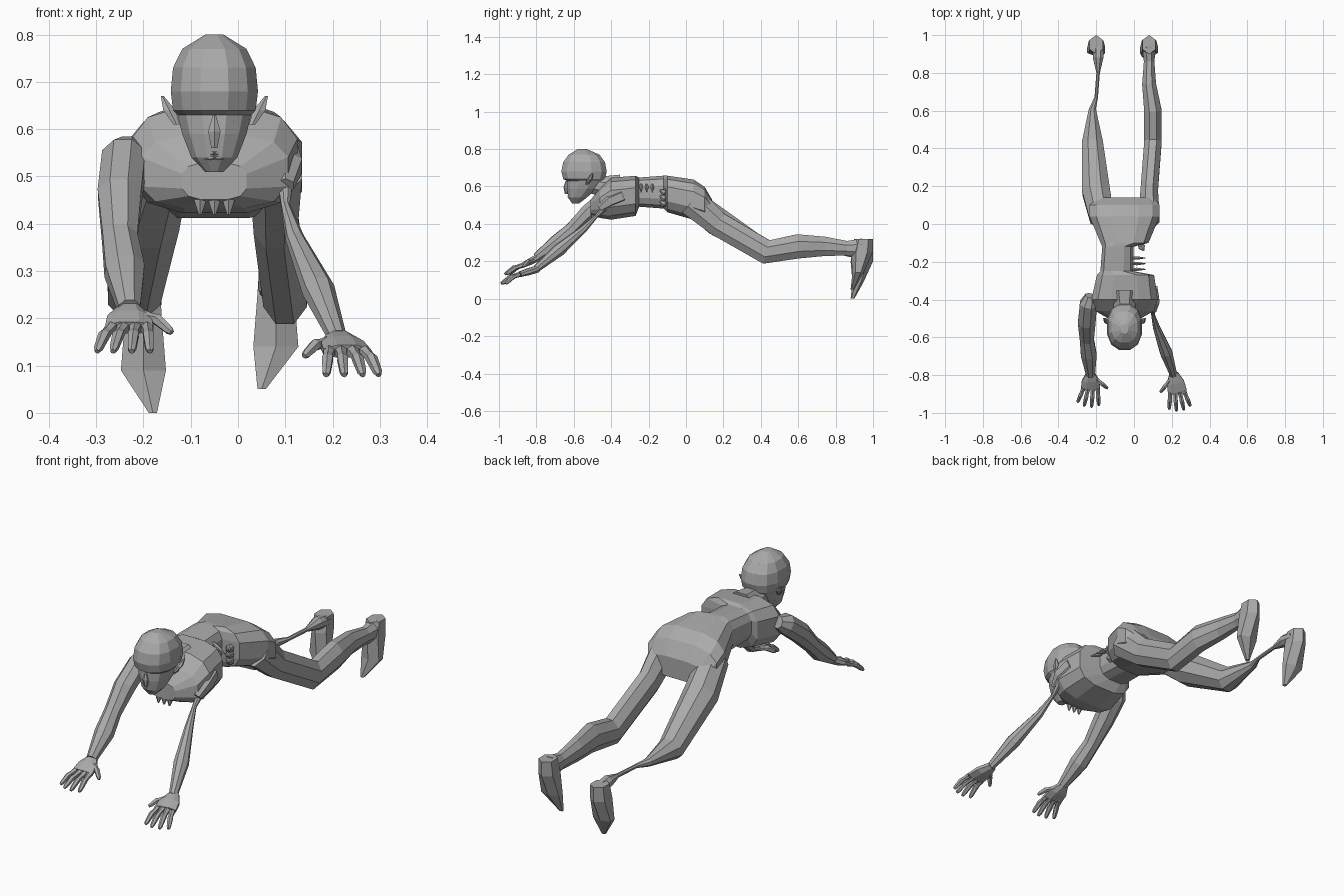
import bpy
import bmesh
import math
from mathutils import Vector

default_cube = bpy.data.objects.get("Cube")
if default_cube:
    bpy.data.objects.remove(default_cube, do_unlink=True)

# One dull grey for the whole body
grey = (.4, .4, .4, 1)
skin = bpy.data.materials.new("dull_grey_skin")
skin.use_nodes = True
skin.diffuse_color = grey
skin.node_tree.nodes["Principled BSDF"].inputs["Base Color"].default_value = grey

across_axis, depth_axis, up_axis = Vector((1, 0, 0)), Vector((0, 1, 0)), Vector((0, 0, 1))
upright = (across_axis, depth_axis)
lengthwise = (across_axis, up_axis)


def finish(name, bm):
    """Turn a bmesh into a flat shaded object."""
    bmesh.ops.recalc_face_normals(bm, faces=bm.faces)
    mesh = bpy.data.meshes.new(name)
    bm.to_mesh(mesh)
    bm.free()
    mesh.materials.append(skin)
    obj = bpy.data.objects.new(name, mesh)
    bpy.context.collection.objects.link(obj)
    return obj


def loft(name, rings, sides=8, axes=None, power=1):
    """Skin a tube through rings of (centre, half width, half height)."""
    bm = bmesh.new()
    centres = [Vector(centre) for centre, wide, high in rings]
    last = len(rings) - 1
    loops = []
    for index, (centre, wide, high) in enumerate(rings):
        if axes:
            across, up = axes
        else:
            ahead = centres[min(index + 1, last)] - centres[max(index - 1, 0)]
            across = ahead.cross(up_axis).normalized()
            up = across.cross(ahead).normalized()
        loop = []
        for corner in range(sides):
            angle = math.tau * (corner + .5) / sides
            cosine, sine = math.cos(angle), math.sin(angle)
            cosine = math.copysign(abs(cosine) ** power, cosine)
            sine = math.copysign(abs(sine) ** power, sine)
            point = centres[index] + across * wide * cosine + up * high * sine
            loop.append(bm.verts.new(point))
        loops.append(loop)
    for lower, upper in zip(loops, loops[1:]):
        for corner in range(sides):
            after = (corner + 1) % sides
            bm.faces.new((lower[corner], lower[after], upper[after], upper[corner]))
    bm.faces.new(loops[0])
    bm.faces.new(loops[-1])
    return finish(name, bm)


def limb(name, points, tall=1, sides=8):
    """A limb through points of (x, y, z, radius)."""
    return loft(name, [((x, y, z), radius, radius * tall)
                       for x, y, z, radius in points], sides)


def spindle(name, start, end, radius, axes=None):
    """A small part that is thick in the middle and thin at its ends."""
    start, end = Vector(start), Vector(end)
    rings = [(start, radius / 2, radius / 2),
             (start.lerp(end, .5), radius, radius),
             (end, radius / 4, radius / 4)]
    return loft(name, rings, 6, axes)


# Torso from chest to seat, bitten away on the left of the waist
torso_sections = [
    (-.51, -.12, .02, .45, .53),
    (-.46, -.21, .11, .43, .59),
    (-.4, -.23, .13, .42, .65),
    (-.27, -.2, .11, .44, .66),
    (-.25, -.18, 0, .49, .65),
    (-.12, -.17, 0, .48, .66),
    (-.1, -.18, .08, .46, .66),
    (.04, -.24, .14, .42, .64),
    (.1, -.24, .14, .41, .6),
    (.14, -.2, .11, .43, .53),
]
loft("torso", [(((right + left) / 2, y, (bottom + top) / 2),
                (left - right) / 2, (top - bottom) / 2)
               for y, right, left, bottom, top in torso_sections],
     sides=12, axes=lengthwise, power=.7)

# Broken ribs, torn flesh and shreds under the chest
for row in range(3):
    shift = row * .03
    spindle("rib", (-.03, shift - .24, .62), (.06, shift - .24, .57), .01)
    spindle("torn_flesh", (.03, -.1, .5 + shift), (.05, -.14, .52 + shift), .02)
    x = row * .03 - .08
    spindle("chest_shred", (x, -.49, .48), (x, -.5, .42), .015, upright)

# Neck and head
limb("neck", [(-.05, -.36, .59, .08), (-.05, -.45, .6, .06), (-.05, -.53, .62, .05)])
head_sections = [
    (.51, -.61, -.57, .02),
    (.54, -.63, -.53, .05),
    (.59, -.64, -.47, .07),
    (.63, -.64, -.44, .08),
    (.64, -.66, -.43, .09),
    (.68, -.67, -.42, .095),
    (.73, -.66, -.43, .09),
    (.77, -.63, -.46, .07),
    (.8, -.58, -.53, .02),
]
loft("head", [((-.05, (front + back) / 2, z), half, (back - front) / 2)
              for z, front, back, half in head_sections],
     sides=12, axes=upright, power=.85)
spindle("nose", (-.05, -.64, .56), (-.05, -.64, .63), .015, upright)
for z in (.54, .55):
    spindle("left_lip", (-.05, -.63, z), (-.02, -.61, z), .008)
    spindle("right_lip", (-.05, -.63, z), (-.08, -.61, z), .008)
for label, side in (("right", -1), ("left", 1)):
    spindle(label + "_ear", (side * .08 - .05, -.53, .61), (side * .11 - .05, -.5, .67), .015, upright)
    spindle(label + "_eyelid", (side * .02 - .05, -.63, .62), (side * .05 - .05, -.61, .62), .01)

# Arms: the right is whole, the left upper arm is bare bone
limb("right_arm", [(-.23, -.38, .56, .03),
                   (-.24, -.42, .54, .05),
                   (-.25, -.52, .46, .05),
                   (-.25, -.61, .37, .04),
                   (-.24, -.69, .3, .045),
                   (-.23, -.8, .22, .025)])
limb("left_shoulder", [(.09, -.34, .55, .04), (.1, -.41, .52, .04), (.1, -.46, .48, .02)], sides=6)
limb("left_arm", [(.1, -.42, .5, .02),
                  (.1, -.48, .44, .01),
                  (.12, -.55, .37, .02),
                  (.17, -.68, .26, .035),
                  (.21, -.8, .16, .02)])


def hand(label, wrist, knuckle, inner):
    """Flat palm, four fanned and bent fingers, and a thumb pointing inward."""
    wrist, knuckle = Vector(wrist), Vector(knuckle)
    loft(label + "_palm", [(wrist, .025, .02),
                           (wrist.lerp(knuckle, .5), .05, .02),
                           (knuckle, .055, .015)])
    base = wrist.lerp(knuckle, .4) + across_axis * inner * .03
    digits = [("thumb", base, knuckle + Vector((inner * .09, 0, -.01)))]
    for place in (-1.5, -.5, .5, 1.5):
        root = knuckle + across_axis * place * .025
        fan = place * .4 - inner * .15
        reach = Vector((math.sin(fan), -math.cos(fan), -.5)) * .1
        digits.append(("finger", root, knuckle + reach))
    for part, root, tip in digits:
        joint = root.lerp(tip, .5) + up_axis * .01
        limb(label + "_" + part, [(*root, .014),
                                  (*root.lerp(joint, .6), .011),
                                  (*joint, .013),
                                  (*joint.lerp(tip, .8), .01),
                                  (*tip, .006)], sides=6)


hand("right_hand", (-.23, -.79, .22), (-.23, -.87, .18), inner=1)
hand("left_hand", (.21, -.79, .16), (.23, -.89, .13), inner=-1)

# Legs: the right shin is stripped to the bone
limb("right_leg", [(-.17, .03, .52, .07),
                   (-.2, .17, .41, .08),
                   (-.22, .43, .25, .06),
                   (-.22, .61, .25, .02),
                   (-.2, .67, .25, .01),
                   (-.19, .8, .25, .01),
                   (-.19, .88, .25, .03),
                   (-.19, .95, .24, .03)])
limb("left_leg", [(.08, .03, .52, .06),
                  (.08, .17, .4, .05),
                  (.1, .43, .25, .05),
                  (.1, .6, .28, .05),
                  (.08, .74, .28, .04),
                  (.08, .86, .27, .03),
                  (.08, .94, .27, .04)], tall=1.4)


def foot(name, x, lift, lean):
    """Foot hanging from the heel down to pointed toes."""
    loft(name, [((x, .95, lift + .27), .04, .05),
                ((x, .94, lift + .2), .045, .06),
                ((x, .92, lift + .09), .055, .03),
                ((x + lean, .89, lift), .01, .01)], sides=6, axes=upright)


foot("right_foot", -.2, lift=0, lean=.02)
foot("left_foot", .08, lift=.05, lean=-.03)
